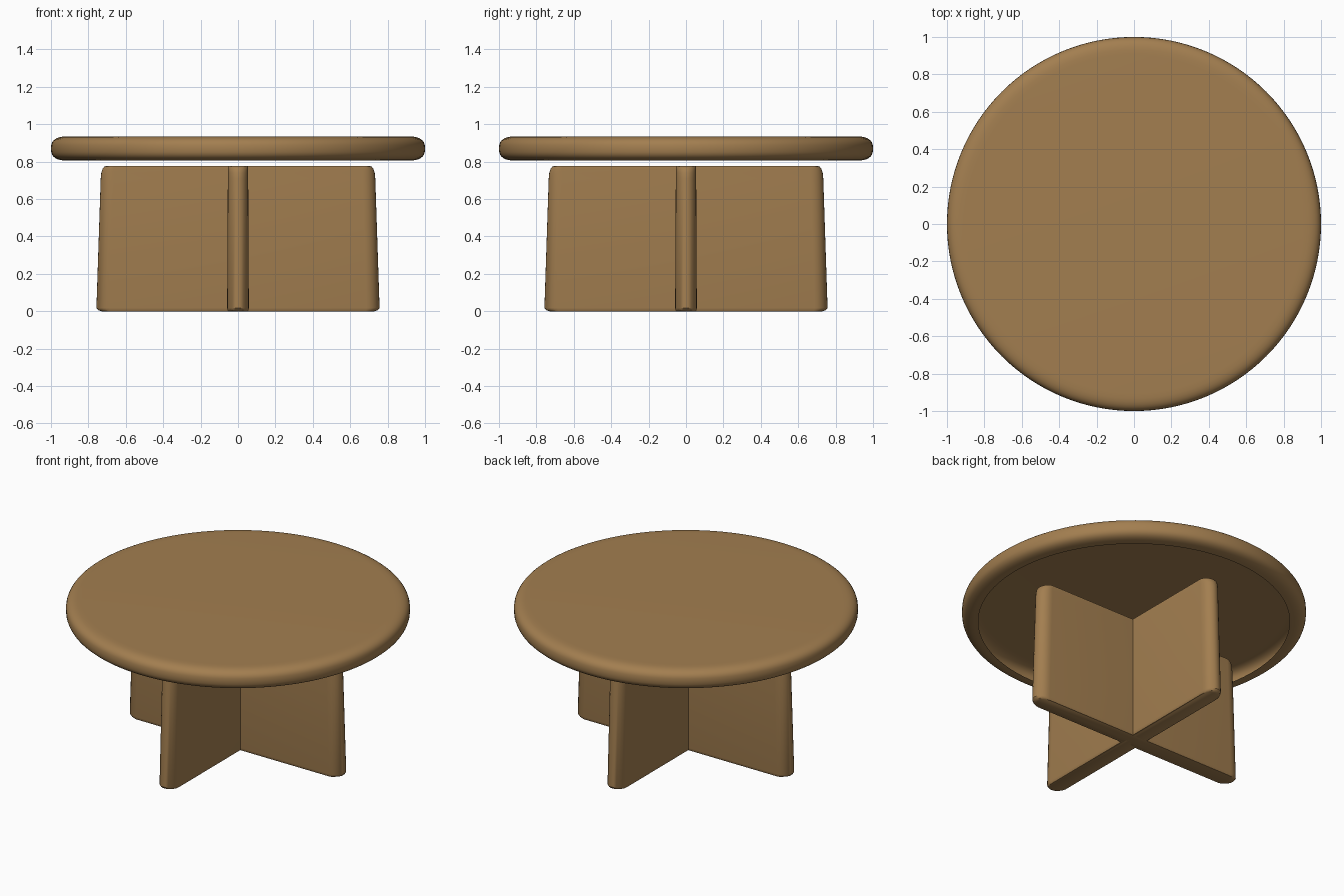
import bpy, bmesh, math

if "Cube" in bpy.data.objects:
    bpy.data.objects.remove(bpy.data.objects["Cube"])

wood = bpy.data.materials.new("warm brown wood")
wood.diffuse_color = (0.365, 0.21, 0.08, 1)
wood.use_nodes = True
wood.node_tree.nodes["Principled BSDF"].inputs["Base Color"].default_value = wood.diffuse_color


def loft(name, rings, close_bottom=True):
    """Skin a stack of closed rings, bottom to top, and cap the ends."""
    bm = bmesh.new()
    loops = [[bm.verts.new(p) for p in ring] for ring in rings]
    n = len(loops[0])
    for a, b in zip(loops, loops[1:]):
        for i in range(n):
            j = (i + 1) % n
            bm.faces.new((a[i], a[j], b[j], b[i]))
    if close_bottom:
        bm.faces.new(loops[0][::-1])
    bm.faces.new(loops[-1])
    mesh = bpy.data.meshes.new(name)
    bm.to_mesh(mesh)
    bm.free()
    mesh.materials.append(wood)
    obj = bpy.data.objects.new(name, mesh)
    bpy.context.collection.objects.link(obj)
    bpy.ops.object.select_all(action='DESELECT')
    obj.select_set(True)
    bpy.context.view_layer.objects.active = obj
    bpy.ops.object.shade_smooth_by_angle(angle=math.radians(35))
    return obj


# Round table top: a shell with a rounded rim, open underneath
def circle(r, z, n=128):
    return [(r * math.cos(2 * math.pi * i / n), r * math.sin(2 * math.pi * i / n), z)
            for i in range(n)]


rim = []
for k in range(17):
    t = -math.pi / 2 + math.pi * k / 16
    c, s = abs(math.cos(t)) ** 0.75, math.copysign(abs(math.sin(t)) ** 0.75, t)
    rim.append(circle(0.905 + 0.095 * c, 0.870 + 0.065 * s))
loft("table_top", rim, close_bottom=False)


# Leg panel section: long slab with elliptical ends
def slab(length, end, half_thick, z, n=12):
    ring = []
    for side in (1, -1):
        for i in range(n + 1):
            t = -math.pi / 2 + math.pi * i / n
            ring.append((side * (length - end + end * math.cos(t)),
                         side * half_thick * math.sin(t), z))
    return ring


# height, half length, end rounding, half thickness
levels = [(0.0, 0.73, 0.05, 0.053), (0.006, 0.748, 0.064, 0.056),
          (0.018, 0.757, 0.07, 0.058), (0.71, 0.734, 0.07, 0.0545),
          (0.74, 0.731, 0.067, 0.0545), (0.762, 0.724, 0.06, 0.0545),
          (0.773, 0.715, 0.052, 0.0545), (0.777, 0.703, 0.042, 0.054)]

# Two crossing panels form the base
for name, angle in (("leg_panel_across", 0), ("leg_panel_front_to_back", math.pi / 2)):
    panel = loft(name, [slab(l, e, t, z) for z, l, e, t in levels])
    panel.rotation_euler.z = angle
